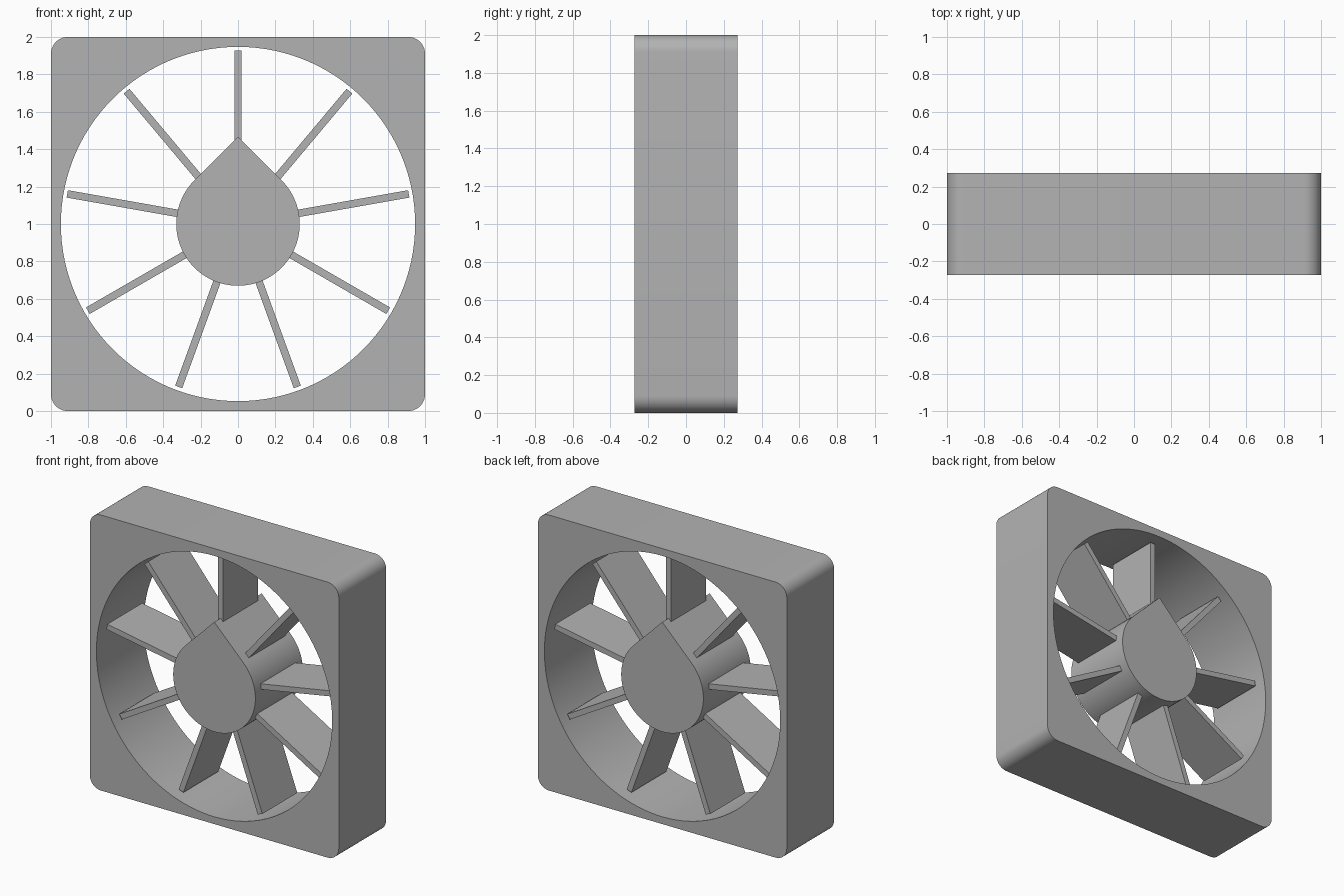
import bpy
import bmesh
from math import sin, cos, radians, sqrt, pi
from mathutils import Matrix, Vector

if "Cube" in bpy.data.objects:
    bpy.data.objects.remove(bpy.data.objects["Cube"], do_unlink=True)

CENTRE_Z = 1.0
FRAME_HALF_DEPTH = 0.272
BLADE_HALF_DEPTH = 0.2
BORE_RADIUS = 0.947
HUB_RADIUS = 0.33
CORNER_RADIUS = 0.09
BLADE_COUNT = 9
BLADE_TIP = 0.927
BLADE_HALF_THICKNESS = 0.02

grey = bpy.data.materials.new("plain grey")
grey.use_nodes = True
colour = (0.45, 0.45, 0.45, 1)
grey.diffuse_color = colour
grey.node_tree.nodes["Principled BSDF"].inputs["Base Color"].default_value = colour


def arc(cx, cz, radius, start, end, steps):
    """Points along an arc in the x-z plane, angles in degrees."""
    angles = [radians(start + (end - start) * i / steps) for i in range(steps + 1)]
    return [(cx + radius * cos(a), cz + radius * sin(a)) for a in angles]


def prism(name, loops, half_depth, spin=0.0):
    """Fill closed outlines (inner ones become holes) and extrude along y."""
    bm = bmesh.new()
    edges = []
    for loop in loops:
        verts = [bm.verts.new((x, -half_depth, z)) for x, z in loop]
        edges += [bm.edges.new((v, verts[i - 1])) for i, v in enumerate(verts)]
    bmesh.ops.triangle_fill(bm, edges=edges, use_beauty=True, normal=(0, -1, 0))
    result = bmesh.ops.extrude_face_region(bm, geom=bm.faces[:], use_keep_orig=True)
    moved = [g for g in result["geom"] if isinstance(g, bmesh.types.BMVert)]
    bmesh.ops.translate(bm, verts=moved, vec=Vector((0, 2 * half_depth, 0)))
    bmesh.ops.recalc_face_normals(bm, faces=bm.faces[:])
    bm.transform(Matrix.Translation((0, 0, CENTRE_Z)) @ Matrix.Rotation(spin, 4, "Y"))
    mesh = bpy.data.meshes.new(name)
    bm.to_mesh(mesh)
    bm.free()
    mesh.materials.append(grey)
    obj = bpy.data.objects.new(name, mesh)
    bpy.context.collection.objects.link(obj)
    bpy.ops.object.select_all(action="DESELECT")
    obj.select_set(True)
    bpy.context.view_layer.objects.active = obj
    bpy.ops.object.shade_smooth_by_angle(angle=radians(30))
    return obj


# Square frame with rounded corners and a round bore
inset = 1 - CORNER_RADIUS
outline = []
for sx, sz, start in ((1, 1, 0), (-1, 1, 90), (-1, -1, 180), (1, -1, 270)):
    outline += arc(sx * inset, sz * inset, CORNER_RADIUS, start, start + 90, 10)
bore = arc(0, 0, BORE_RADIUS, 0, 360, 120)[:-1]
prism("frame", [outline, bore], FRAME_HALF_DEPTH)

# Teardrop hub: round below, two tangents meeting in a ridge on top
teardrop = arc(0, 0, HUB_RADIUS, 135, 405, 72) + [(0, HUB_RADIUS * sqrt(2))]
prism("hub", [teardrop], FRAME_HALF_DEPTH)

# Straight radial blades, rooted inside the hub
t = BLADE_HALF_THICKNESS
root = HUB_RADIUS - 0.03
blade = [(-t, root), (t, root), (t, BLADE_TIP), (-t, BLADE_TIP)]
for i in range(BLADE_COUNT):
    prism(f"blade_{i + 1}", [blade], BLADE_HALF_DEPTH, 2 * pi * i / BLADE_COUNT)
